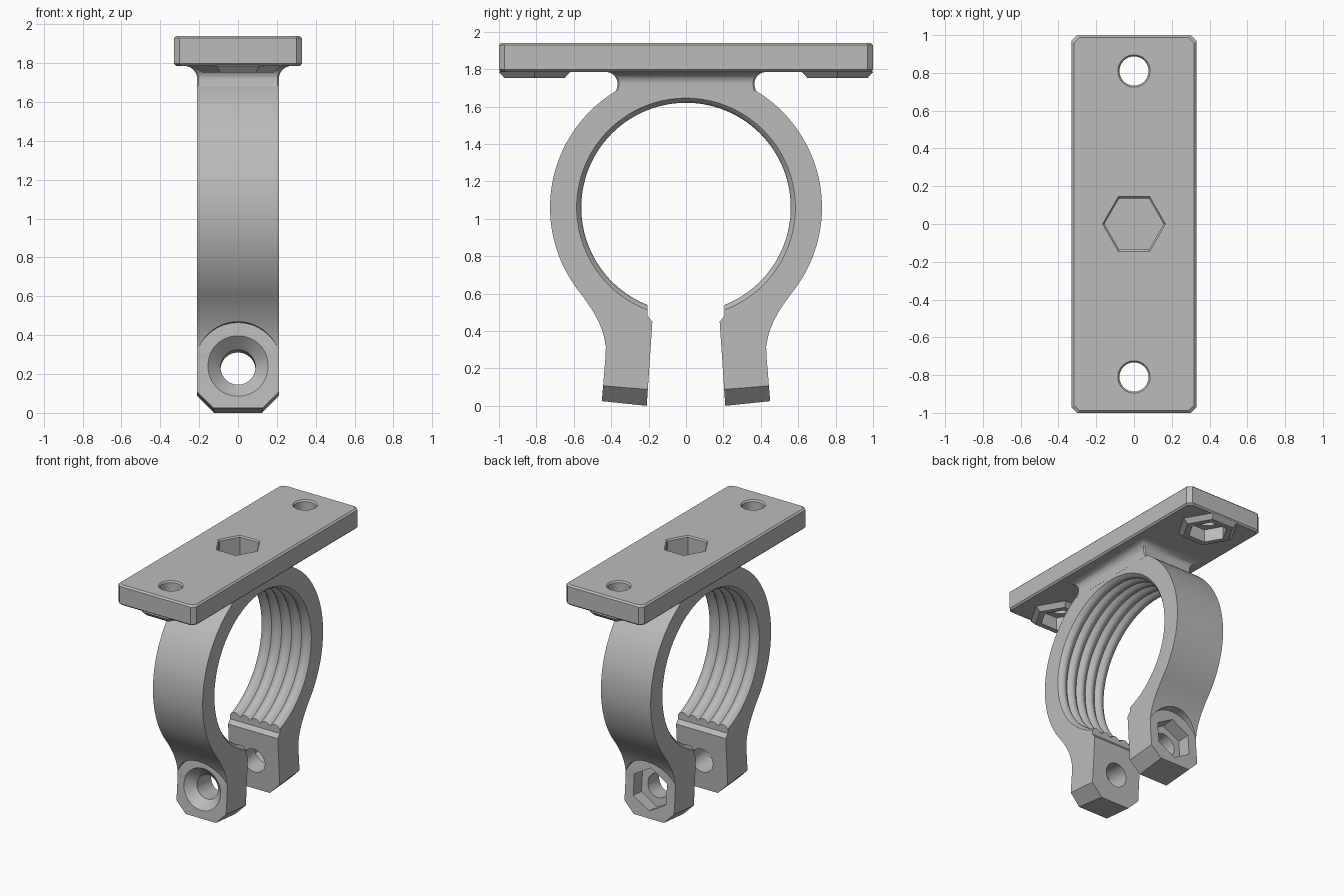
import bpy, bmesh
from math import sin, cos, pi, radians
from mathutils import Vector
from mathutils.geometry import interpolate_bezier

default = bpy.data.objects.get("Cube")
if default:
    bpy.data.objects.remove(default, do_unlink=True)

GREY = (0.5, 0.5, 0.5, 1)
mat = bpy.data.materials.new("plain grey")
mat.use_nodes = True
mat.diffuse_color = GREY
mat.node_tree.nodes["Principled BSDF"].inputs["Base Color"].default_value = GREY

X, Z = Vector((1, 0, 0)), Vector((0, 0, 1))


def loft(name, rings):
    """Closed solid through a list of equal-length point rings."""
    bm = bmesh.new()
    loops = [[bm.verts.new(p) for p in ring] for ring in rings]
    n = len(loops[0])
    for a, b in zip(loops, loops[1:]):
        for i in range(n):
            j = (i + 1) % n
            bm.faces.new((a[i], a[j], b[j], b[i]))
    bm.faces.new(loops[0])
    bm.faces.new(loops[-1])
    bmesh.ops.recalc_face_normals(bm, faces=bm.faces)
    mesh = bpy.data.meshes.new(name)
    bm.to_mesh(mesh)
    bm.free()
    mesh.materials.append(mat)
    obj = bpy.data.objects.new(name, mesh)
    bpy.context.collection.objects.link(obj)
    return obj


def turned(name, origin, axis, steps, n=48, phase=0.0):
    """Lathe or prism along an axis; steps are (distance, radius)."""
    u = Vector((0, 1, 0)) if axis == X else X
    v = axis.cross(u)
    angles = [phase + 2 * pi * i / n for i in range(n)]
    return loft(name, [[origin + axis * t + (u * cos(a) + v * sin(a)) * r
                        for a in angles] for t, r in steps])


def slab(name, steps, c):
    """Stacked corner-cut rectangles; steps are (half x, half y, z)."""
    rings = []
    for hx, hy, z in steps:
        q = [(hx, hy - c), (hx - c, hy)]
        pts = q + [(-x, y) for x, y in q[::-1]]
        pts += [(-x, -y) for x, y in pts]
        rings.append([(x, y, z) for x, y in pts])
    return loft(name, rings)


def cut(cutter, *targets):
    """Subtract the cutter from each target, then remove it."""
    cutter.hide_render = True
    for obj in targets:
        mod = obj.modifiers.new("cut", "BOOLEAN")
        mod.operation, mod.solver, mod.object = "DIFFERENCE", "EXACT", cutter
        bpy.context.view_layer.update()
        graph = bpy.context.evaluated_depsgraph_get()
        mesh = bpy.data.meshes.new_from_object(obj.evaluated_get(graph))
        obj.modifiers.remove(mod)
        obj.data = mesh
    bpy.data.objects.remove(cutter, do_unlink=True)


# Clamp ring: split ring outline with two splayed tabs, extruded across x
HALF, CENTRE, OUTER, BORE = 0.21, 1.06, 0.727, 0.585
half = []
for i in range(49):
    a = radians(90 - 127 * i / 48)
    half.append((OUTER * cos(a), CENTRE + OUTER * sin(a)))
curve = interpolate_bezier(Vector((*half[-1], 0)), Vector((0.50, 0.52, 0)),
                           Vector((0.419, 0.40, 0)), Vector((0.43, 0.27, 0)), 16)
half += [(p.x, p.y) for p in curve[1:]]
half += [(0.45, 0.025), (0.21, 0), (0.18, 0.45), (0.205, 0.48), (0.205, 0.7)]
outline = half + [(-y, z) for y, z in half[:0:-1]]
clamp = loft("clamp_ring", [[(x, y, z) for y, z in outline] for x in (-HALF, HALF)])

# Slanted lower corners of both tabs
bm = bmesh.new()
bm.from_mesh(clamp.data)
for sy in (-1, 1):
    down = Vector((0, sy * 0.02, -0.245)).normalized()
    for sx in (-1, 1):
        cutting = bmesh.ops.bisect_plane(
            bm, geom=bm.verts[:] + bm.edges[:] + bm.faces[:],
            plane_co=(sx * HALF, sy * 0.443, 0.107),
            plane_no=X * sx + down, clear_outer=True)
        edges = [e for e in cutting["geom_cut"] if isinstance(e, bmesh.types.BMEdge)]
        bmesh.ops.edgenet_fill(bm, edges=edges)
bmesh.ops.recalc_face_normals(bm, faces=bm.faces)
bm.to_mesh(clamp.data)
bm.free()

# Ribbed bore: five rounded grip ribs
LOBES, STEPS = 5, 8
ribs = [(-0.25, BORE + 0.035)]
for i in range(LOBES * STEPS + 1):
    ribs.append((HALF * (2 * i / (LOBES * STEPS) - 1),
                 BORE - 0.025 * abs(sin(pi * i / STEPS))))
ribs.append((0.25, BORE + 0.035))
cut(turned("bore_cutter", Vector((0, 0, CENTRE)), X, ribs, 112), clamp)

# Bolt seats: flat spot face, hole, countersink in front, nut pocket behind
for sy in (-1, 1):
    out = Vector((0, sy * 0.245, 0.02)).normalized()
    seat = Vector((0, sy * 0.4325, 0.24))
    cut(turned("spot_face", seat, out, [(0.002, 0.225), (0.4, 0.225)], 64), clamp)
    hole = [(-0.35, 0.09), (0.05, 0.09)]
    if sy < 0:
        hole = [(-0.35, 0.09), (-0.065, 0.09), (0.02, 0.175)]
    cut(turned("bolt_hole", seat, out, hole), clamp)
    if sy > 0:
        cut(turned("nut_pocket", seat, out, [(-0.1, 0.16), (0.05, 0.16)], 6, pi / 6),
            clamp)

# Neck flaring into the plate
FLARE, UNDER, TOP = 0.065, 1.785, 1.94
steps = [(HALF + 0.0005, 0.392, 1.667), (HALF + 0.0005, 0.373, 1.685)]
for i in range(9):
    a = pi / 2 * i / 8
    f = FLARE * (1 - cos(a))
    steps.append((HALF + 0.0005 + f, 0.365 + f, UNDER - FLARE * (1 - sin(a))))
neck = slab("neck", steps, 0.008)

# Mounting plate with chamfered edges
plate = slab("mounting_plate", [(0.318, 0.988, UNDER), (0.33, 1, UNDER + 0.012),
                                (0.33, 1, TOP - 0.012), (0.318, 0.988, TOP)], 0.03)

# Centre hex pocket
cut(turned("hex_cutter", Vector((0, 0, TOP)), Z,
           [(-0.17, 0.157), (-0.01, 0.157), (0.01, 0.177)], 6), plate, neck, clamp)

# Raised hexagonal nut pads under the plate, with pockets and bolt holes
parts = [clamp, neck, plate]
for sy, label in ((-1, "front"), (1, "back")):
    spot = Vector((0, sy * 0.81, UNDER))
    pad = turned(label + "_nut_pad", spot, Z,
                 [(-0.033, 0.185), (0, 0.22), (0.012, 0.2)], 6)
    cut(turned("nut_cutter", spot, Z, [(-0.1, 0.14), (0.065, 0.14)], 6), plate, pad)
    cut(turned("hole_cutter", spot, Z, [(-0.1, 0.077), (0.143, 0.077), (0.165, 0.093)]),
        plate)
    parts.append(pad)

# Smooth curved faces, keep crisp edges
bpy.ops.object.select_all(action="DESELECT")
for obj in parts:
    obj.select_set(True)
bpy.context.view_layer.objects.active = clamp
bpy.ops.object.shade_smooth_by_angle(angle=radians(28))
